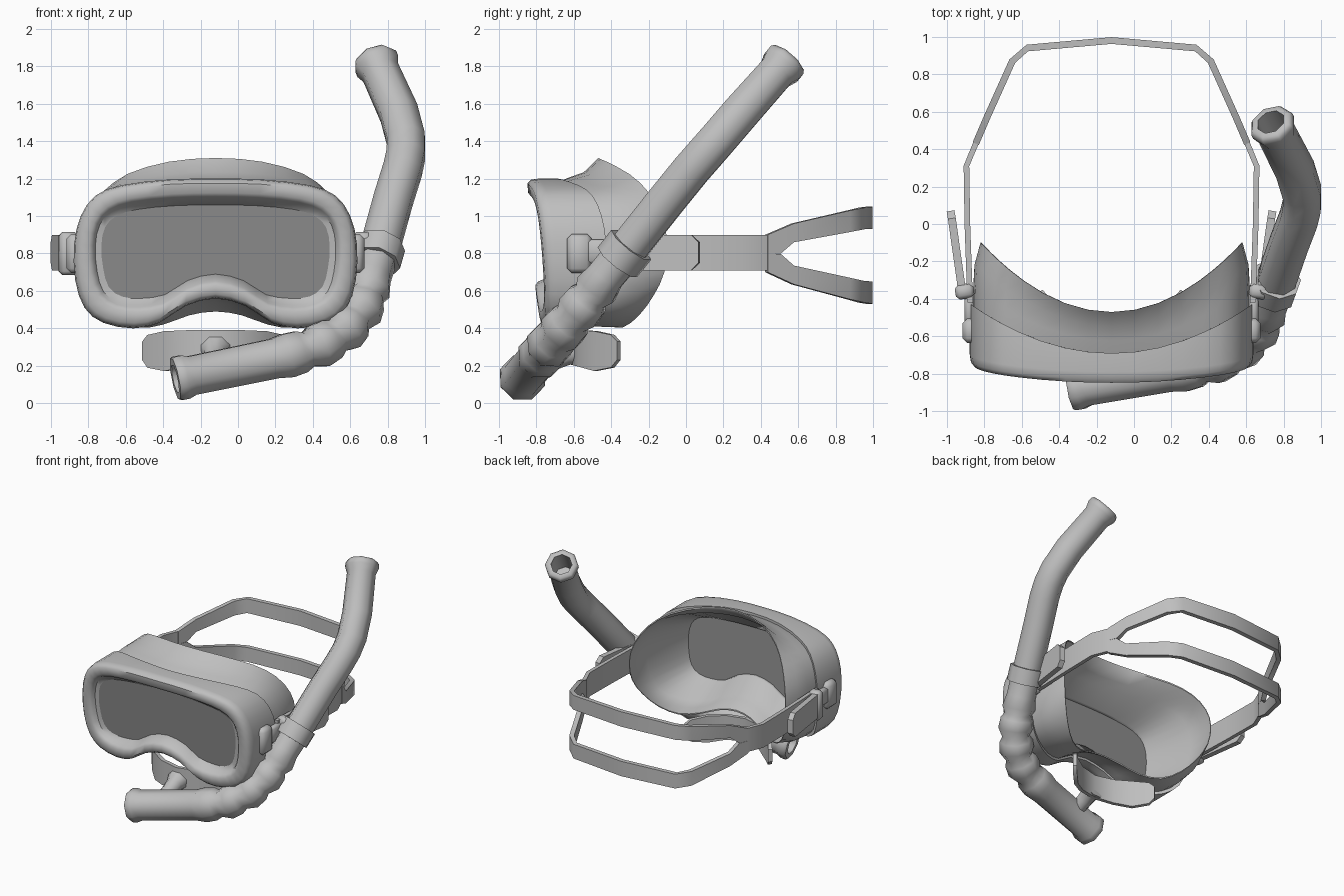
import bpy, bmesh, math
from mathutils import Vector

if "Cube" in bpy.data.objects:
    bpy.data.objects.remove(bpy.data.objects["Cube"])

CX = -0.12  # symmetry plane of the mask


def material(name, v):
    m = bpy.data.materials.new(name)
    m.diffuse_color = (v, v, v, 1)
    m.use_nodes = True
    m.node_tree.nodes["Principled BSDF"].inputs["Base Color"].default_value = m.diffuse_color
    return m


GREY = material("grey rubber", 0.52)
DARK = material("dark lens", 0.27)


def make(name, verts, faces, mat=GREY, angle=40, recalc=True):
    me = bpy.data.meshes.new(name)
    me.from_pydata([tuple(v) for v in verts], [], faces)
    if recalc:
        bm = bmesh.new()
        bm.from_mesh(me)
        bmesh.ops.recalc_face_normals(bm, faces=bm.faces)
        bm.to_mesh(me)
        bm.free()
    me.materials.append(mat)
    me.polygons.foreach_set("use_smooth", [True] * len(me.polygons))
    me.set_sharp_from_angle(angle=math.radians(angle))
    ob = bpy.data.objects.new(name, me)
    bpy.context.collection.objects.link(ob)
    return ob


def loft(rings, wrap=False):
    n, k = len(rings[0]), len(rings)
    verts = [p for r in rings for p in r]
    faces = []
    for a in range(k if wrap else k - 1):
        b = (a + 1) % k
        for i in range(n):
            j = (i + 1) % n
            faces.append((a * n + i, a * n + j, b * n + j, b * n + i))
    if not wrap:
        faces += [tuple(range(n)), tuple(range((k - 1) * n, k * n))]
    return verts, faces


def sweep(name, path, sides=8, hollow=0.0, depth=0.26, angle=58):
    """Round tube along (point, radius) pairs, optionally bored at both ends."""
    pts = [Vector(p) for p, r in path]
    rings, side, last = [], None, len(pts) - 1
    for i, c in enumerate(pts):
        t = (pts[min(i + 1, last)] - pts[max(i - 1, 0)]).normalized()
        side = side or Vector((0, 0, 1))
        side = (side - t * side.dot(t)).normalized()
        up = t.cross(side)

        def ring(centre, r):
            return [centre + r * (side * math.cos(a) + up * math.sin(a))
                    for a in [math.tau * (s + 0.5) / sides for s in range(sides)]]
        if hollow and i == 0:
            rings += [ring(c + t * depth, hollow), ring(c, hollow)]
        rings.append(ring(c, path[i][1]))
        if hollow and i == last:
            rings += [ring(c, hollow), ring(c - t * depth, hollow)]
    return make(name, *loft(rings), angle=angle)


def ribbon(name, pts, thick=0.03):
    """Upright band through (x, y, z_low, z_high) points."""
    rings = []
    for i, (x, y, lo, hi) in enumerate(pts):
        a, b = pts[max(i - 1, 0)], pts[min(i + 1, len(pts) - 1)]
        t = Vector((b[0] - a[0], b[1] - a[1], 0)).normalized()
        n = Vector((t.y, -t.x, 0)) * thick / 2
        low, high = Vector((x, y, lo)), Vector((x, y, hi))
        rings.append([low + n, high + n, high - n, low - n])
    return make(name, *loft(rings), angle=40)


def box(name, centre, size, turn=0.0, bevel=0.015):
    bm = bmesh.new()
    bmesh.ops.create_cube(bm, size=1)
    for v in bm.verts:
        v.co = Vector((v.co.x * size[0], v.co.y * size[1], v.co.z * size[2]))
    bmesh.ops.bevel(bm, geom=bm.edges[:], offset=bevel, segments=1, affect='EDGES')
    me = bpy.data.meshes.new(name)
    bm.to_mesh(me)
    bm.free()
    me.materials.append(GREY)
    me.polygons.foreach_set("use_smooth", [True] * len(me.polygons))
    me.set_sharp_from_angle(angle=math.radians(50))
    ob = bpy.data.objects.new(name, me)
    ob.location = centre
    ob.rotation_euler.z = turn
    bpy.context.collection.objects.link(ob)


def refine(half):
    """Add a smooth midpoint between neighbouring outline points."""
    p = [(-half[1][0], half[1][1])] + half + [(-half[-2][0], half[-2][1])]
    out = []
    for i in range(1, len(p) - 2):
        out += [p[i], tuple((9 * (p[i][k] + p[i + 1][k]) - p[i - 1][k] - p[i + 2][k]) / 16
                            for k in (0, 1))]
    return out + [half[-1]]


# Mask half outlines (x, z) from top centre round to nose centre
OUTER = refine([(0, 1.2), (.25, 1.195), (.5, 1.165), (.64, 1.11), (.72, 1.0), (.755, .85),
                (.75, .66), (.70, .51), (.60, .43), (.44, .40), (.30, .43), (.16, .52), (0, .56)])
LENS = refine([(0, 1.06), (.22, 1.055), (.42, 1.035), (.53, 1.0), (.59, .94), (.61, .84),
               (.60, .72), (.57, .62), (.5, .57), (.4, .56), (.27, .58), (.15, .655), (0, .69)])
FACE = refine([(0, 1.31), (.25, 1.29), (.47, 1.225), (.60, 1.125), (.675, .99), (.70, .85),
               (.685, .70), (.63, .58), (.54, .47), (.42, .405), (.28, .42), (.14, .47), (0, .49)])


def mix(a, b, t):
    return [(p[0] + (q[0] - p[0]) * t, p[1] + (q[1] - p[1]) * t) for p, q in zip(a, b)]


def front(x, z, d=0.0):
    return -0.84 + 0.06 * (x / .75) ** 2 + 0.05 * (1.2 - z) / .64 + d


def rear(x, z):
    return -0.69 + 0.26 * (x / .75) ** 2


def seal(x, z):
    return -0.47 + 0.37 * (x / .70) ** 2


def whole(half, ys):
    pts = [Vector((CX + x, y, z)) for (x, z), y in zip(half, ys)]
    return pts + [Vector((2 * CX - p.x, p.y, p.z)) for p in pts[-2:0:-1]]


def frame_ring(t, d):
    h = mix(LENS, OUTER, t)
    return whole(h, [front(x, z, d) for x, z in h])


def lens_ring(t, d):
    """Ring in the flat, slightly tilted plane of the lens."""
    h = mix(LENS, OUTER, t)
    return whole(h, [-.76 + .05 * (1.2 - z) / .64 + d for x, z in h])


def skirt_ring(t, f, g):
    h = mix(LENS, OUTER, t)
    ys = [rear(*a) + (seal(*b) - rear(*a)) * g for a, b in zip(h, FACE)]
    return whole(mix(h, FACE, f), ys)


# Mask frame: bezel, rounded crest, outer band
rear_ys = [rear(*p) for p in OUTER]
inner = mix(LENS, OUTER, .86)
frame = [lens_ring(0, 0), frame_ring(.22, .035), frame_ring(.3, .008), frame_ring(.45, -.01),
         frame_ring(.82, -.01), frame_ring(.96, .012), frame_ring(1, .05),
         whole(OUTER, rear_ys), whole(inner, [rear(*p) for p in inner])]
# Skirt: outer wall flaring to the face edge, then the inner wall back to the lens
lip = mix(FACE, LENS, .06)
skirt = [skirt_ring(.92, .15, .3), skirt_ring(.95, .35, .65),
         whole(FACE, [seal(*p) for p in FACE]), whole(lip, [seal(*p) for p in FACE]),
         skirt_ring(.78, .33, .65), skirt_ring(.70, .15, .3), lens_ring(.03, .02)]
make("mask_frame_and_skirt", *loft(frame + skirt, wrap=True), angle=50)

# Lens: flat pane, columns joining the top outline to the bottom outline
lens_pts = lens_ring(.015, 0)
n, total = len(LENS) - 1, len(lens_pts)
faces = []
for i in range(n // 2):
    q = (i, i + 1, n - 1 - i, n - i) if i < n // 2 - 1 else (i, i + 1, i + 2)
    faces += [q, tuple((total - k) % total for k in reversed(q))]
lens = make("lens", lens_pts, faces, DARK, recalc=False)
if lens.data.polygons[0].normal.y > 0:
    lens.data.flip_normals()

# Side fittings and strap tails
for s, tag in ((-1, "left"), (1, "right")):
    X = lambda r: CX + s * r
    box(tag + "_strap_mount", (X(.75), -.57, .80), (.09, .13, .21), bevel=.025)
    box(tag + "_strap_link", (X(.76), -.45, .81), (.05, .18, .13))
    box(tag + "_buckle", (X(.785), -.36, .80), (.10, .08, .23), -s * .15, .02)
    ribbon(tag + "_strap_tail", [(X(.795), -.38, .71, .90), (X(.853), .03, .71, .90),
                                 (X(.86), .07, .75, .86)], .042)
    ribbon(tag + "_side_strap", [(X(.755), -.42, .71, .90), (X(.77), 0, .71, .90),
                                 (X(.775), .31, .71, .90), (X(.725), .43, .71, .90)])

# Forked strap round the back of the head
branch = [(.725, .43, .80, .90), (.695, .50, .80, .93), (.665, .57, .86, .96),
          (.53, .87, .915, 1.03), (.45, .94, .93, 1.045)]
upper = [(CX + x, y, a, b) for x, y, a, b in branch] + [(CX, .98, .93, 1.05)]
upper += [(2 * CX - x, y, a, b) for x, y, a, b in upper[-2::-1]]
ribbon("upper_back_strap", upper, .036)
lower = [(x, y, 1.615 - .035 * y - b, 1.615 - .035 * y - a) for x, y, a, b in upper]
ribbon("lower_back_strap", lower, .036)

# Snorkel tube: flared ends, corrugated bend, curved upper barrel
low, bend0 = Vector((-.335, -.88, .13)), Vector((.25, -.78, .25))
d0 = (bend0 - low).normalized()
tube = [(low, .118), (low + d0 * .015, .127), (low + d0 * .05, .127), (low + d0 * .09, .113),
        (bend0 - d0 * .06, .115)]
bend = [Vector(p) for p in ((.25, -.78, .25), (.42, -.74, .30), (.555, -.67, .38),
                            (.645, -.58, .485), (.695, -.48, .61))]
for a, b in zip(bend, bend[1:]):
    tube += [(a.lerp(b, .08), .128), (a.lerp(b, .5), .122), (a.lerp(b, .72), .1)]
tube += [(bend[-1], .124), (Vector((.715, -.43, .68)), .108)]
tube += [(Vector(p), .11) for p in ((.75, -.33, .80), (.83, -.10, 1.09), (.88, .03, 1.25),
                                    (.897, .10, 1.33), (.897, .17, 1.41), (.86, .29, 1.55))]
top = Vector((.73, .545, 1.838))
d1 = (top - tube[-1][0]).normalized()
tube += [(top - d1 * .10, .106), (top - d1 * .05, .124), (top - d1 * .02, .124), (top, .11)]
sweep("snorkel_tube", tube, hollow=.078)

# Clip holding the tube to the strap
c, d = Vector((.75, -.33, .80)), Vector((.08, .22, .28)).normalized()
sweep("tube_clip", [(c - d * .06, .133), (c + d * .06, .133)])
box("clip_tab", (.67, -.34, .80), (.08, .09, .14))

# Mouthpiece: curved plate with tapered tips on a flared stem
plate = []
for u, lo, hi in ((1, .23, .33), (.93, .19, .365), (.7, .172, .385), (.4, .195, .39),
                  (0, .205, .39)):
    plate.append((CX + .38 * u, -.60 + .24 * u * u, lo, hi))
plate += [(2 * CX - x, y, a, b) for x, y, a, b in plate[-2::-1]]
ribbon("mouthpiece_plate", plate)
sweep("mouthpiece_stem", [((CX, -.85, .175), .06), ((CX, -.70, .235), .06),
                          ((CX, -.64, .262), .065), ((CX, -.59, .28), .085)], angle=70)
